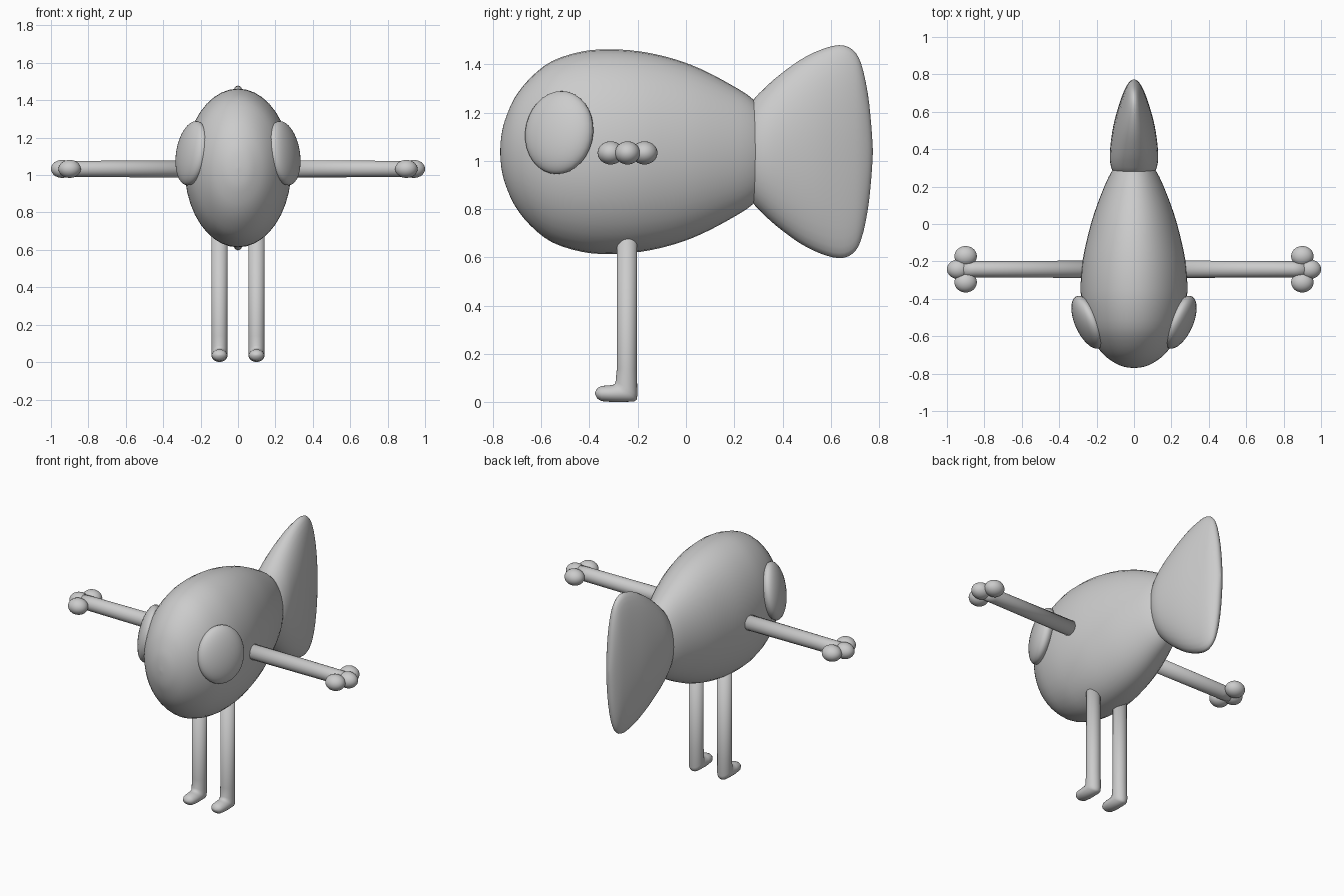
import bpy, bmesh, math
from mathutils import Vector

if "Cube" in bpy.data.objects:
    bpy.data.objects.remove(bpy.data.objects["Cube"])

grey = bpy.data.materials.new("plain_grey")
grey.diffuse_color = (0.6, 0.6, 0.6, 1)
grey.use_nodes = True
grey.node_tree.nodes["Principled BSDF"].inputs["Base Color"].default_value = grey.diffuse_color


def finish(obj, name):
    obj.name = name
    obj.data.materials.append(grey)
    for p in obj.data.polygons:
        p.use_smooth = True
    return obj


def loft(name, rings, sides=32):
    """Skin elliptical rings, each given as (centre, half axis u, half axis v)."""
    bm = bmesh.new()
    loops = []
    for c, u, v in rings:
        loops.append([bm.verts.new(c + u * math.cos(a) + v * math.sin(a))
                      for a in (2 * math.pi * i / sides for i in range(sides))])
    for a, b in zip(loops, loops[1:]):
        for i in range(sides):
            j = (i + 1) % sides
            bm.faces.new((a[i], a[j], b[j], b[i]))
    bm.faces.new(loops[0])
    bm.faces.new(loops[-1])
    bmesh.ops.recalc_face_normals(bm, faces=bm.faces)
    mesh = bpy.data.meshes.new(name)
    bm.to_mesh(mesh)
    bm.free()
    obj = bpy.data.objects.new(name, mesh)
    bpy.context.collection.objects.link(obj)
    return finish(obj, name)


def smooth_stations(pts, n=3):
    """Resample stations along a Catmull-Rom spline."""
    p = [Vector(q) for q in pts]
    out = []
    for i in range(len(p) - 1):
        a, b, c, d = p[max(i - 1, 0)], p[i], p[i + 1], p[min(i + 2, len(p) - 1)]
        for k in range(n):
            t = k / n
            out.append(0.5 * (2 * b + (c - a) * t + (2 * a - 5 * b + 4 * c - d) * t * t
                              + (3 * b - a - 3 * c + d) * t ** 3))
    return out + [p[-1]]


def along_y(name, stations, z):
    rings = [(Vector((0, y, z)), Vector((max(w, 0.001), 0, 0)), Vector((0, 0, max(h, 0.001))))
             for y, w, h in smooth_stations(stations)]
    return loft(name, rings, 40)


def ball(name, loc, scale, rot=(0, 0, 0)):
    bpy.ops.mesh.primitive_uv_sphere_add(segments=32, ring_count=16, radius=1,
                                         location=loc, rotation=rot)
    obj = bpy.context.object
    obj.scale = scale
    return finish(obj, name)


# Body: egg-shaped, stations are (y, half width, half height)
along_y("body", [(-0.77, 0, 0), (-0.765, 0.045, 0.065), (-0.75, 0.088, 0.13),
                 (-0.71, 0.15, 0.222), (-0.645, 0.205, 0.305), (-0.555, 0.252, 0.375),
                 (-0.43, 0.28, 0.415), (-0.315, 0.285, 0.424), (-0.19, 0.274, 0.415),
                 (-0.06, 0.246, 0.387), (0.06, 0.212, 0.343), (0.19, 0.163, 0.275),
                 (0.28, 0.12, 0.215), (0.36, 0.06, 0.12), (0.4, 0, 0)], 1.038)

# Tail fin: flares in height while thinning towards the back
along_y("tail_fin", [(0.22, 0, 0), (0.235, 0.06, 0.12), (0.275, 0.108, 0.208),
                     (0.32, 0.126, 0.258), (0.38, 0.129, 0.312), (0.47, 0.12, 0.378),
                     (0.555, 0.104, 0.421), (0.635, 0.081, 0.441), (0.69, 0.062, 0.422),
                     (0.725, 0.047, 0.365), (0.753, 0.03, 0.24), (0.768, 0.015, 0.1),
                     (0.774, 0, 0)], 1.038)

# Leg and foot outline: pairs of (heel side y, z) and (shin side y, z)
LEG = [((-0.203, 0.75), (-0.285, 0.75)), ((-0.203, 0.14), (-0.286, 0.14)),
       ((-0.201, 0.03), (-0.291, 0.088)), ((-0.204, 0.012), (-0.295, 0.077)),
       ((-0.215, 0.003), (-0.303, 0.072)), ((-0.30, 0.001), (-0.318, 0.07)),
       ((-0.35, 0.005), (-0.35, 0.068)), ((-0.368, 0.016), (-0.368, 0.058)),
       ((-0.377, 0.034), (-0.377, 0.041))]

for side, s in (("right", 1), ("left", -1)):
    # Bulging eye, turned to follow the body
    ball(side + "_eye", (s * 0.246, -0.525, 1.117), (0.065, 0.152, 0.174),
         (0, s * math.radians(-9.4), s * math.radians(-24)))

    # Arm with three stubby fingers
    loft(side + "_arm", [(Vector((s * x, -0.242, 1.033)), Vector((0, r, 0)), Vector((0, 0, r)))
                         for x, r in ((0.15, 0.047), (0.85, 0.043), (0.92, 0.042))], 24)
    for i, (x, y, rx, ry) in enumerate(((0.94, -0.242, 0.06, 0.052),
                                        (0.9, -0.172, 0.06, 0.054),
                                        (0.9, -0.312, 0.06, 0.054))):
        ball(f"{side}_finger_{i + 1}", (s * x, y, 1.033), (rx, ry, 0.048))

    # Leg bending into a rounded foot
    rings = []
    for k, (a, b) in enumerate(LEG):
        a, b = Vector((s * 0.099, *a)), Vector((s * 0.099, *b))
        half = (0.043, 0.043, 0.043, 0.043, 0.043, 0.043, 0.039, 0.028, 0.006)[k]
        rings.append(((a + b) / 2, (a - b) / 2, Vector((half, 0, 0))))
    loft(side + "_leg", rings, 24)
